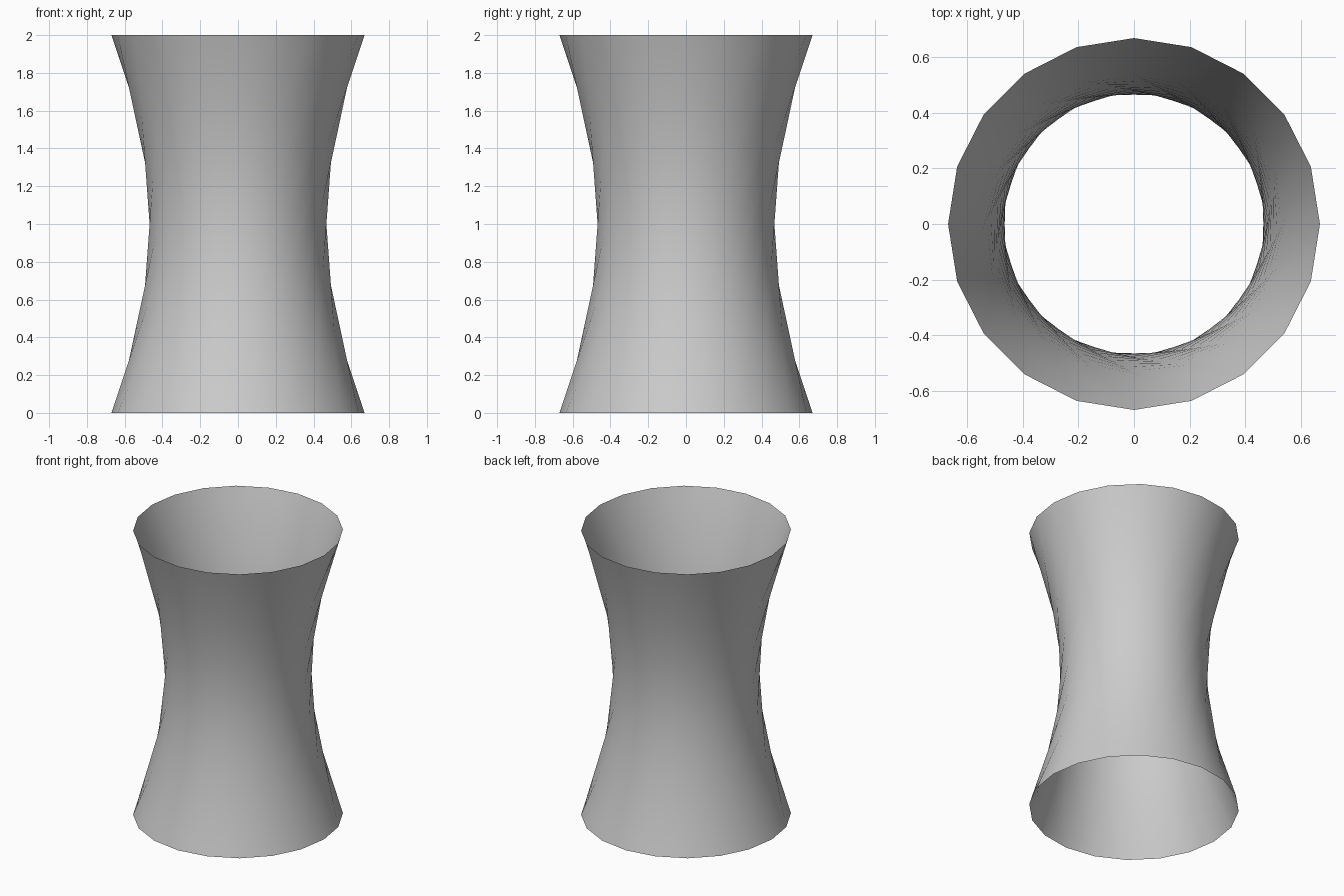
import bpy, bmesh
from math import cos, sin, pi

if "Cube" in bpy.data.objects:
    bpy.data.objects.remove(bpy.data.objects["Cube"])

SIDES, RINGS, RADIUS, HEIGHT = 20, 32, 0.67, 2.0
TWIST = pi / 2  # quarter turn between bottom and top circles


def rim_point(i, turn):
    a = 2 * pi * i / SIDES + turn
    return RADIUS * cos(a), RADIUS * sin(a)


# Hyperboloid shell: straight rulings joining two twisted circles
bm = bmesh.new()
rings = []
for k in range(RINGS + 1):
    t = k / RINGS
    ring = []
    for i in range(SIDES):
        (x0, y0), (x1, y1) = rim_point(i, 0), rim_point(i, TWIST)
        ring.append(bm.verts.new((x0 + (x1 - x0) * t, y0 + (y1 - y0) * t, HEIGHT * t)))
    rings.append(ring)

for low, high in zip(rings, rings[1:]):
    for i in range(SIDES):
        j = (i + 1) % SIDES
        bm.faces.new((low[i], low[j], high[j], high[i]))

mesh = bpy.data.meshes.new("hyperboloid_shell")
bm.to_mesh(mesh)
bm.free()
mesh.shade_smooth()
shell = bpy.data.objects.new("hyperboloid_shell", mesh)
bpy.context.collection.objects.link(shell)
